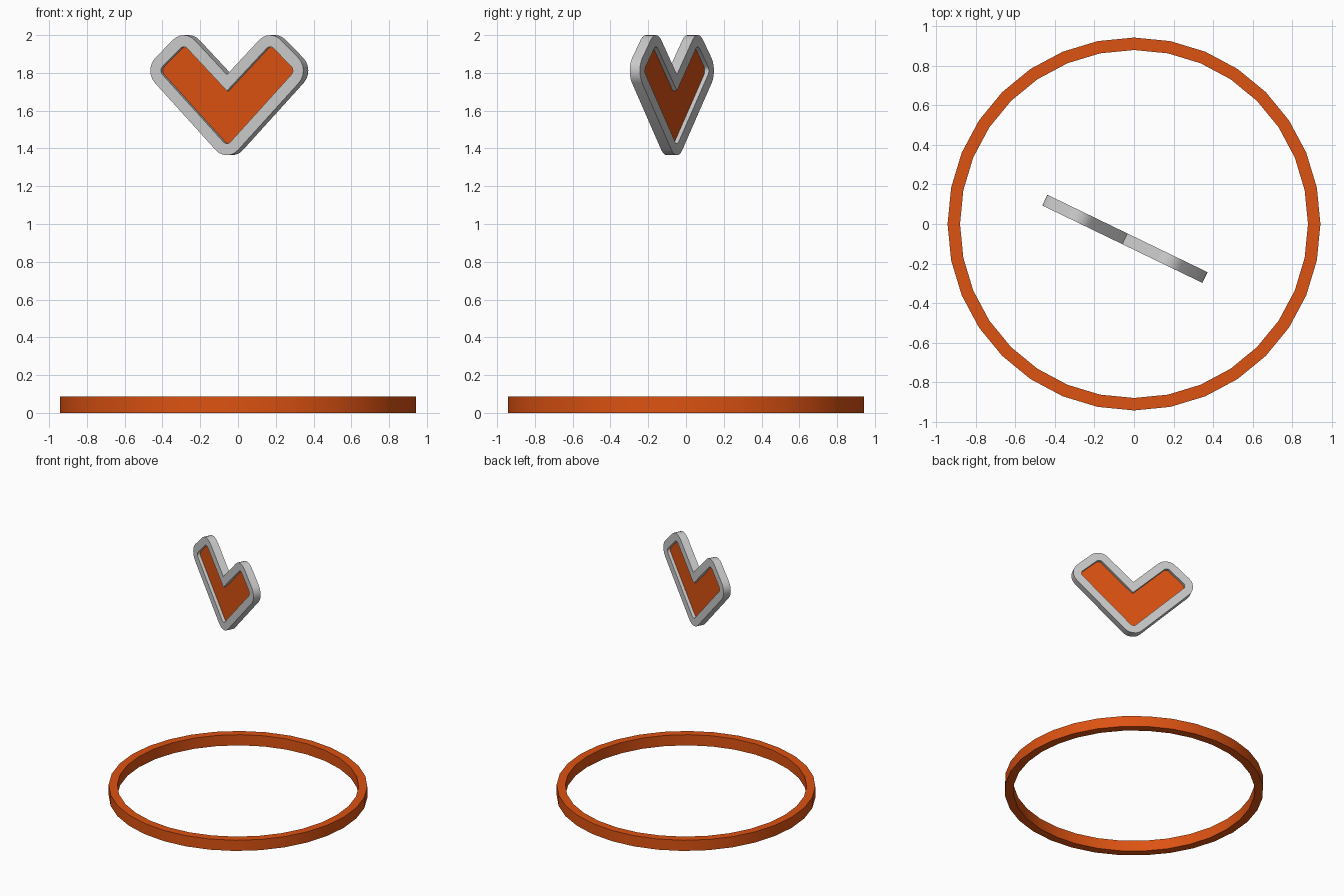
import bpy, bmesh, math
from mathutils import Vector, Matrix

if "Cube" in bpy.data.objects:
    bpy.data.objects.remove(bpy.data.objects["Cube"])

orange = bpy.data.materials.new("orange")
orange.diffuse_color = (0.72, 0.085, 0.006, 1)
orange.use_nodes = True
orange.node_tree.nodes["Principled BSDF"].inputs["Base Color"].default_value = orange.diffuse_color


def finish(name, bm, material=None):
    bmesh.ops.recalc_face_normals(bm, faces=bm.faces)
    mesh = bpy.data.meshes.new(name)
    bm.to_mesh(mesh)
    bm.free()
    obj = bpy.data.objects.new(name, mesh)
    bpy.context.collection.objects.link(obj)
    if material:
        mesh.materials.append(material)
    bpy.ops.object.select_all(action='DESELECT')
    obj.select_set(True)
    bpy.context.view_layer.objects.active = obj
    bpy.ops.object.shade_smooth_by_angle(angle=math.radians(30))
    return obj


def band(name, outer, inner, low, high, material=None):
    """Closed band between two matching 2D loops, extruded along z."""
    bm = bmesh.new()
    loops = [[bm.verts.new((p.x, p.y, z)) for p in loop]
             for loop, z in ((outer, low), (outer, high), (inner, high), (inner, low))]
    n = len(outer)
    for k in range(4):
        a, b = loops[k], loops[(k + 1) % 4]
        for i in range(n):
            j = (i + 1) % n
            bm.faces.new((a[i], a[j], b[j], b[i]))
    return finish(name, bm, material)


def plate(name, outline, low, high, material):
    bm = bmesh.new()
    face = bm.faces.new([bm.verts.new((p.x, p.y, low)) for p in outline])
    ext = bmesh.ops.extrude_face_region(bm, geom=[face], use_keep_orig=True)
    verts = [v for v in ext["geom"] if isinstance(v, bmesh.types.BMVert)]
    bmesh.ops.translate(bm, verts=verts, vec=(0, 0, high - low))
    return finish(name, bm, material)


def circle(radius, sides=32):
    return [Vector((radius * math.cos(2 * math.pi * i / sides),
                    radius * math.sin(2 * math.pi * i / sides))) for i in range(sides)]


def grow(points, r, steps=6):
    """Offset a counter-clockwise outline: round outer corners, sharp inner ones."""
    out = []
    for i, p in enumerate(points):
        d1 = (p - points[i - 1]).normalized()
        d2 = (points[(i + 1) % len(points)] - p).normalized()
        n1, n2 = Vector((d1.y, -d1.x)), Vector((d2.y, -d2.x))
        if d1.cross(d2) < 0:
            out.append(p + (n1 + n2) * (r / (1 + n1.dot(n2))))
            continue
        a, turn = math.atan2(n1.y, n1.x), math.atan2(d1.cross(d2), d1.dot(d2))
        for s in range(steps + 1):
            t = a + turn * s / steps
            out.append(p + Vector((math.cos(t), math.sin(t))) * r)
    return out


# Base ring
band("base_ring", circle(0.943), circle(0.88), 0, 0.086, orange)

# Floating chevron heart: half outline mirrored across the middle
right = [(0.358, 1.812), (0.254, 1.908)]
heart = [Vector(p) for p in
         [(0, 1.456)] + right + [(0, 1.663)] + [(-x, z) for x, z in reversed(right)]]
inner = grow(heart, 0.03)
parts = [band("heart_rim", grow(heart, 0.092), inner, -0.03, 0.03),
         plate("heart_panel", inner, -0.006, 0.006, orange)]

# Stand the heart upright and turn it
place = (Matrix.Translation((-0.046, -0.075, 0))
         @ Matrix.Rotation(math.radians(-25.8), 4, 'Z')
         @ Matrix.Rotation(math.radians(90), 4, 'X'))
for part in parts:
    part.matrix_world = place
